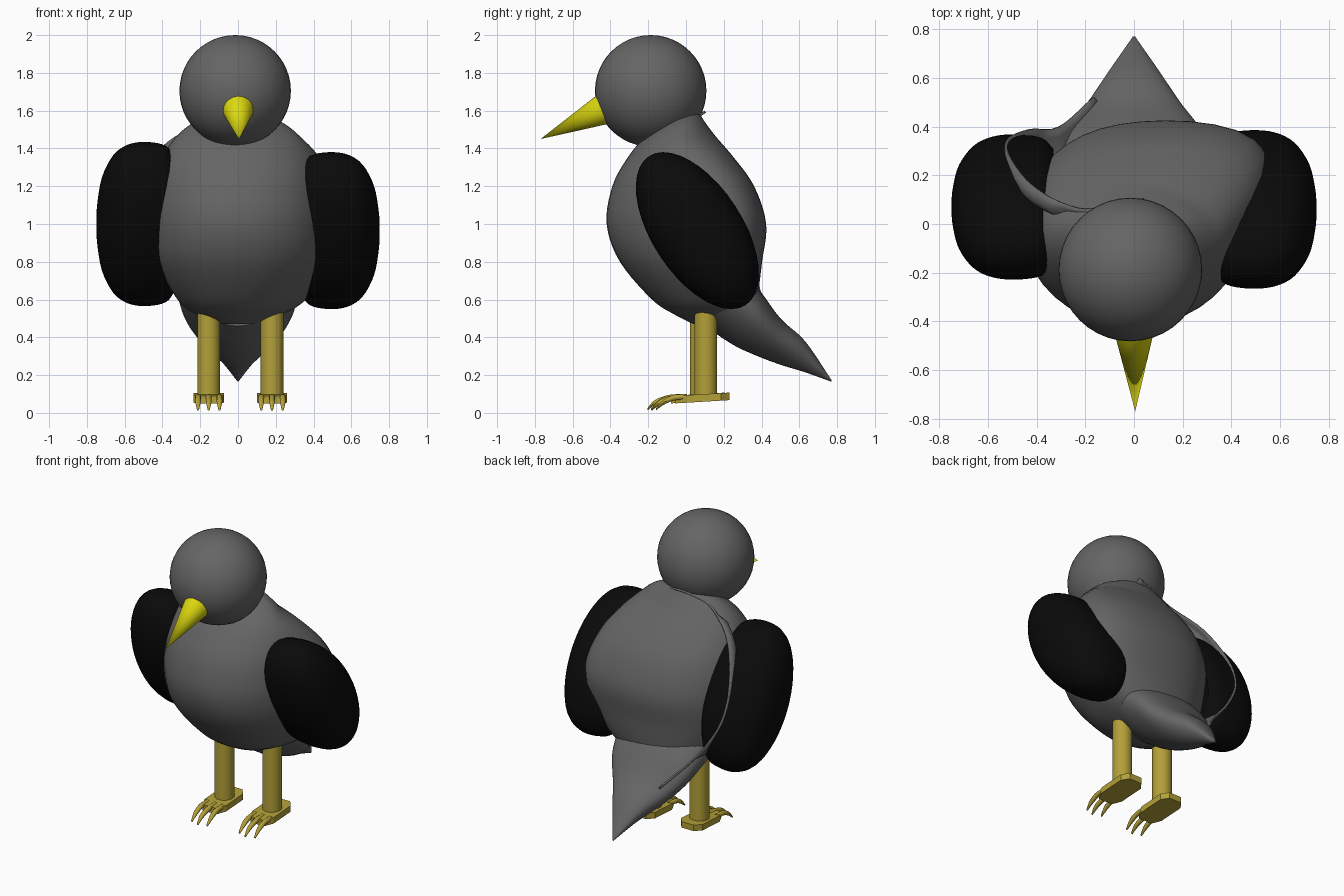
import bpy, bmesh, math
from mathutils import Vector

cube = bpy.data.objects.get("Cube")
if cube:
    bpy.data.objects.remove(cube, do_unlink=True)


def material(name, rgb):
    m = bpy.data.materials.new(name)
    m.use_nodes = True
    m.diffuse_color = (*rgb, 1)
    for node in m.node_tree.nodes:
        if node.type == 'BSDF_PRINCIPLED':
            node.inputs["Base Color"].default_value = (*rgb, 1)
    return m


GREY = material("feather grey", (0.13, 0.13, 0.13))
BLACK = material("wing black", (0.003, 0.003, 0.003))
YELLOW = material("beak yellow", (0.72, 0.69, 0.005))
OCHRE = material("leg ochre", (0.45, 0.35, 0.04))


def finish(name, bm, mat, angle=40):
    bmesh.ops.recalc_face_normals(bm, faces=bm.faces)
    mesh = bpy.data.meshes.new(name)
    bm.to_mesh(mesh)
    bm.free()
    mesh.materials.append(mat)
    ob = bpy.data.objects.new(name, mesh)
    bpy.context.collection.objects.link(ob)
    bpy.ops.object.select_all(action='DESELECT')
    bpy.context.view_layer.objects.active = ob
    ob.select_set(True)
    bpy.ops.object.shade_smooth_by_angle(angle=math.radians(angle))
    return ob


def spline(keys, steps=5):
    """Catmull-Rom interpolation through tuples of any length."""
    k = [Vector(p) for p in keys]
    k = [2 * k[0] - k[1]] + k + [2 * k[-1] - k[-2]]
    out = []
    for a, b, c, d in zip(k, k[1:], k[2:], k[3:]):
        for i in range(steps):
            t = i / steps
            out.append(0.5 * (2 * b + (c - a) * t + (2 * a - 5 * b + 4 * c - d) * t * t
                              + (3 * b - a - 3 * c + d) * t ** 3))
    return out + [k[-2]]


def loft(name, rings, mat, closed=True, angle=40):
    bm = bmesh.new()
    rows = [[bm.verts.new(p) for p in r] for r in rings]
    n = len(rows[0])
    for a, b in zip(rows, rows[1:]):
        for i in range(n if closed else n - 1):
            j = (i + 1) % n
            bm.faces.new((a[i], a[j], b[j], b[i]))
    if closed:
        bm.faces.new(rows[0])
        bm.faces.new(rows[-1])
    return finish(name, bm, mat, angle)


def cone(name, start, end, r1, r2, mat, sides=32):
    a, b = Vector(start), Vector(end)
    bm = bmesh.new()
    bmesh.ops.create_cone(bm, cap_ends=True, segments=sides, radius1=r1, radius2=r2,
                          depth=(b - a).length)
    turn = (b - a).to_track_quat('Z', 'Y')
    for v in bm.verts:
        v.co = turn @ v.co + (a + b) / 2
    return finish(name, bm, mat)


ANGLES = [math.tau * i / 40 for i in range(40)]

# Body: stacked rings (height, front, back, half width), fuller at the rear left
rings = []
for z, front, back, w in spline([
        (0.47, 0.04, 0.28, 0.10), (0.52, -0.06, 0.34, 0.22), (0.6, -0.18, 0.37, 0.32),
        (0.8, -0.35, 0.39, 0.43), (1.0, -0.42, 0.41, 0.46), (1.2, -0.39, 0.35, 0.445),
        (1.35, -0.31, 0.25, 0.40), (1.46, -0.22, 0.16, 0.33), (1.54, -0.12, 0.1, 0.23),
        (1.59, -0.04, 0.07, 0.1)]):
    bulge = max(0, 1 - ((z - 0.97) / 0.5) ** 2)
    ring = []
    for t in ANGLES:
        g = bulge * max(0, math.cos(t - 0.7)) ** 4
        ring.append((w * math.cos(t) + 0.17 * g,
                     (front + back) / 2 + (back - front) / 2 * math.sin(t) + 0.06 * g, z))
    rings.append(ring)
loft("body", rings, GREY)

# Tail: sections along y (y, bottom, top, half width), wider above
rings = []
for y, low, top, w in spline([
        (0.1, 0.46, 0.85, 0.36), (0.25, 0.36, 0.78, 0.34), (0.38, 0.3, 0.66, 0.3),
        (0.5, 0.255, 0.5, 0.205), (0.63, 0.215, 0.38, 0.11), (0.77, 0.165, 0.175, 0.005)]):
    rings.append([(w * math.cos(t) * (0.9 + 0.25 * math.sin(t)), y,
                   (low + top) / 2 + (top - low) / 2 * math.sin(t)) for t in ANGLES])
loft("tail", rings, GREY)

# Cupped feather fold behind the right wing, from the nape to the tail
rim = spline([(0.04, 0.1, 1.6), (-0.1, 0.07, 1.575), (-0.24, 0.06, 1.52), (-0.42, 0.16, 1.38),
              (-0.52, 0.28, 1.15), (-0.52, 0.35, 0.95), (-0.43, 0.39, 0.77),
              (-0.31, 0.4, 0.62), (-0.17, 0.52, 0.46)])
root = spline([(0.04, 0, 1.54), (-0.1, 0, 1.52), (-0.24, 0, 1.46), (-0.38, 0.06, 1.34),
               (-0.43, 0.1, 1.15), (-0.42, 0.14, 0.95), (-0.37, 0.18, 0.77),
               (-0.27, 0.26, 0.6), (-0.12, 0.45, 0.42)])
fold = loft("right_feather_fold",
            [[a.lerp(b, f) + Vector((-0.04, 0, 0)) * math.sin(math.pi * f) * (a.x < -0.3)
              for f in (0, 0.25, 0.5, 0.75, 1)] for a, b in zip(root, rim)],
            GREY, closed=False)
solid = fold.modifiers.new("thickness", 'SOLIDIFY')
solid.thickness = 0.012

# Wings: tilted ovals domed outward (distance from centre, scale)
DOME = spline([(0.33, 0.8), (0.38, 0.95), (0.48, 1), (0.58, 0.97), (0.66, 0.84),
               (0.72, 0.57), (0.745, 0.25), (0.75, 0.04)], 4)
for name, side, cy, cz, tilt in (("left_wing", 1, 0.06, 0.965, 33),
                                 ("right_wing", -1, 0.07, 1.0, 26)):
    s, c = math.sin(math.radians(tilt)), math.cos(math.radians(tilt))
    rings = []
    for x, k in DOME:
        ring = []
        for t in ANGLES:
            u, v = 0.24 * k * math.cos(t), 0.47 * k * math.sin(t)
            ring.append((side * x, cy + u * c - v * s, cz + u * s + v * c))
        rings.append(ring)
    loft(name, rings, BLACK)

# Head and beak
bm = bmesh.new()
bmesh.ops.create_uvsphere(bm, u_segments=40, v_segments=24, radius=0.295)
bmesh.ops.translate(bm, verts=bm.verts, vec=(-0.015, -0.187, 1.705))
finish("head", bm, GREY)
cone("beak", (0, -0.42, 1.615), (0.005, -0.77, 1.45), 0.087, 0, YELLOW)

# Legs, foot pads and curled toes
for side, x, y in (("left", 0.18, 0.105), ("right", -0.155, 0.08)):
    cone(side + "_leg", (x, y, 0.08), (x, y, 0.56), 0.06, 0.06, OCHRE)
    outline = [(-0.05, -0.16), (0.05, -0.16), (0.08, -0.1), (0.08, 0.08),
               (0.045, 0.125), (-0.045, 0.125), (-0.08, 0.08), (-0.08, -0.1)]
    loft(side + "_foot", [[(x + px, y + py, base + 0.06 * py) for px, py in outline]
                          for base in (0.06, 0.1)], OCHRE, angle=25)
    for label, dx, reach in (("inner", -0.057, 0.0), ("middle", 0, 0.02), ("outer", 0.057, 0.0)):
        path = spline([(-0.1, 0.085, 0.015), (-0.17, 0.08, 0.016),
                       (-0.225 - reach, 0.055, 0.014), (-0.265 - reach, 0.018, 0.006)], 4)
        loft(f"{side}_{label}_toe",
             [[(x + dx + r * math.cos(t), y + py, pz + r * math.sin(t))
               for t in ANGLES[::4]] for py, pz, r in path], OCHRE)
